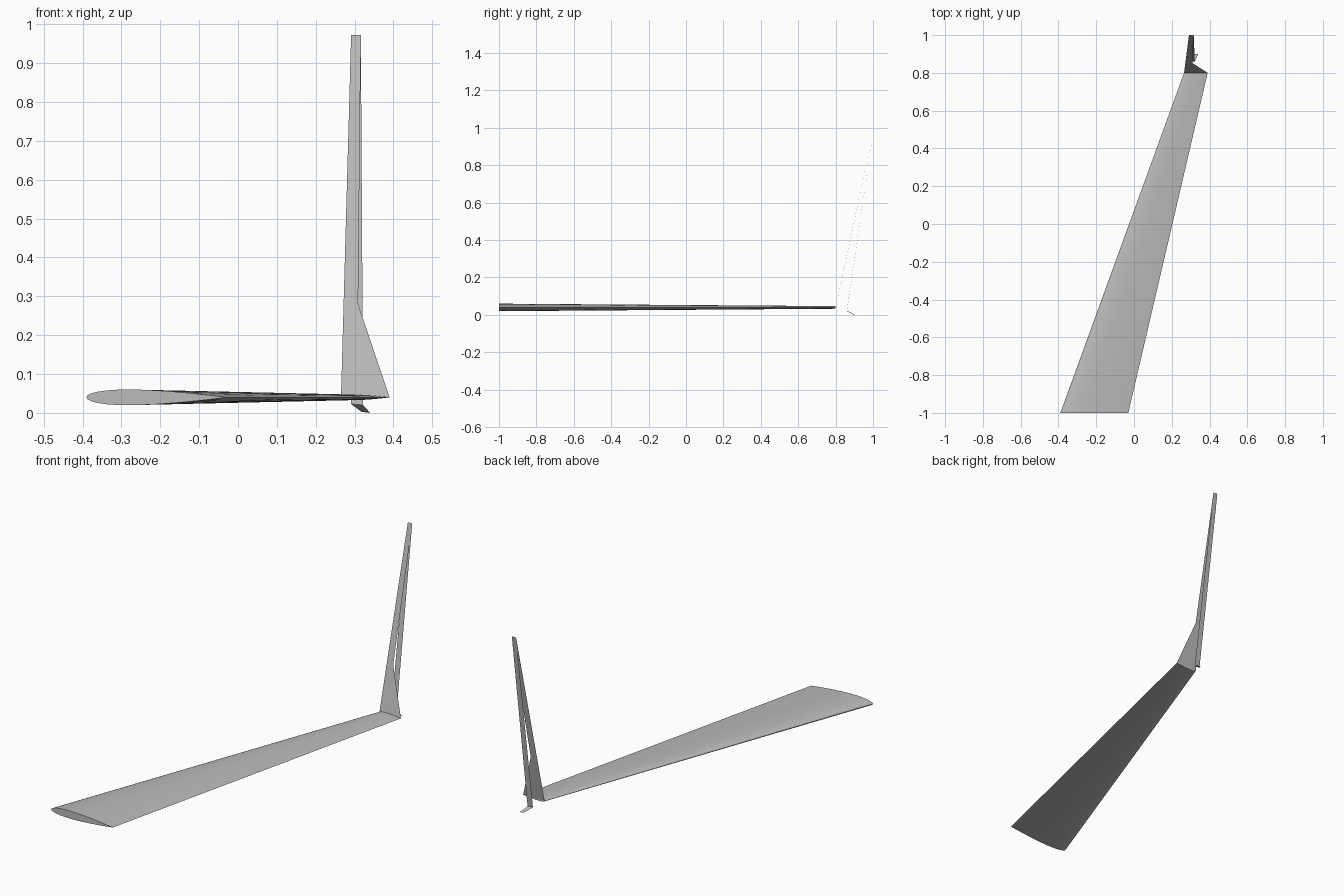
import bpy
import math

cube = bpy.data.objects.get("Cube")
if cube:
    bpy.data.objects.remove(cube, do_unlink=True)

grey = bpy.data.materials.new("plain grey")
grey.use_nodes = True
colour = (0.5, 0.5, 0.5, 1)
grey.diffuse_color = colour
grey.node_tree.nodes["Principled BSDF"].inputs["Base Color"].default_value = colour


def make(name, verts, faces):
    mesh = bpy.data.meshes.new(name)
    mesh.from_pydata(verts, [], faces)
    mesh.materials.append(grey)
    mesh.update()
    obj = bpy.data.objects.new(name, mesh)
    bpy.context.collection.objects.link(obj)
    return obj


def half_thickness(t):
    # Symmetric aerofoil, relative to a chord of 1
    return 0.56 * (0.2969 * math.sqrt(t) - 0.126 * t - 0.3516 * t**2
                   + 0.2843 * t**3 - 0.1036 * t**4)


def section(lead, trail, y, z, steps=16):
    # Closed loop: trailing edge, over the top, round the nose, back below
    loop = []
    for i in range(2 * steps):
        a = math.pi * i / steps
        t = (1 + math.cos(a)) / 2
        side = 1 if i < steps else -1
        chord = trail - lead
        loop.append((lead + t * chord, y, z + side * chord * half_thickness(t)))
    return loop


# Swept, tapered wing with closed ends
root = section(-0.39, -0.03, -1.0, 0.04)
tip = section(0.265, 0.39, 0.8, 0.04)
n = len(root)
sides = [(i, n + i, n + (i + 1) % n, (i + 1) % n) for i in range(n)]
caps = [tuple(range(n)), tuple(reversed(range(n, 2 * n)))]
wing = make("wing", root + tip, sides + caps)
bpy.context.view_layer.objects.active = wing
wing.select_set(True)
bpy.ops.object.shade_smooth_by_angle(angle=math.radians(35))
wing.select_set(False)

# Tall thin winglet, broad at its base, leaning outward
top_left, top_right = (0.291, 1.0, 0.972), (0.316, 1.0, 0.972)
make("winglet",
     [(0.265, 0.8, 0.04), (0.39, 0.8, 0.04), (0.309, 0.852, 0.28),
      top_right, top_left],
     [(0, 1, 2, 3, 4)])

# Rear blade hanging from the top of the winglet
low_left, low_right = (0.291, 0.86, 0.023), (0.322, 0.86, 0.02)
make("rear_blade", [low_left, low_right, top_right, top_left], [(0, 1, 2, 3)])

# Small foot turned outward below the blade
make("foot", [low_left, low_right, (0.34, 0.9, 0.0), (0.317, 0.9, 0.003)],
     [(0, 1, 2, 3)])
